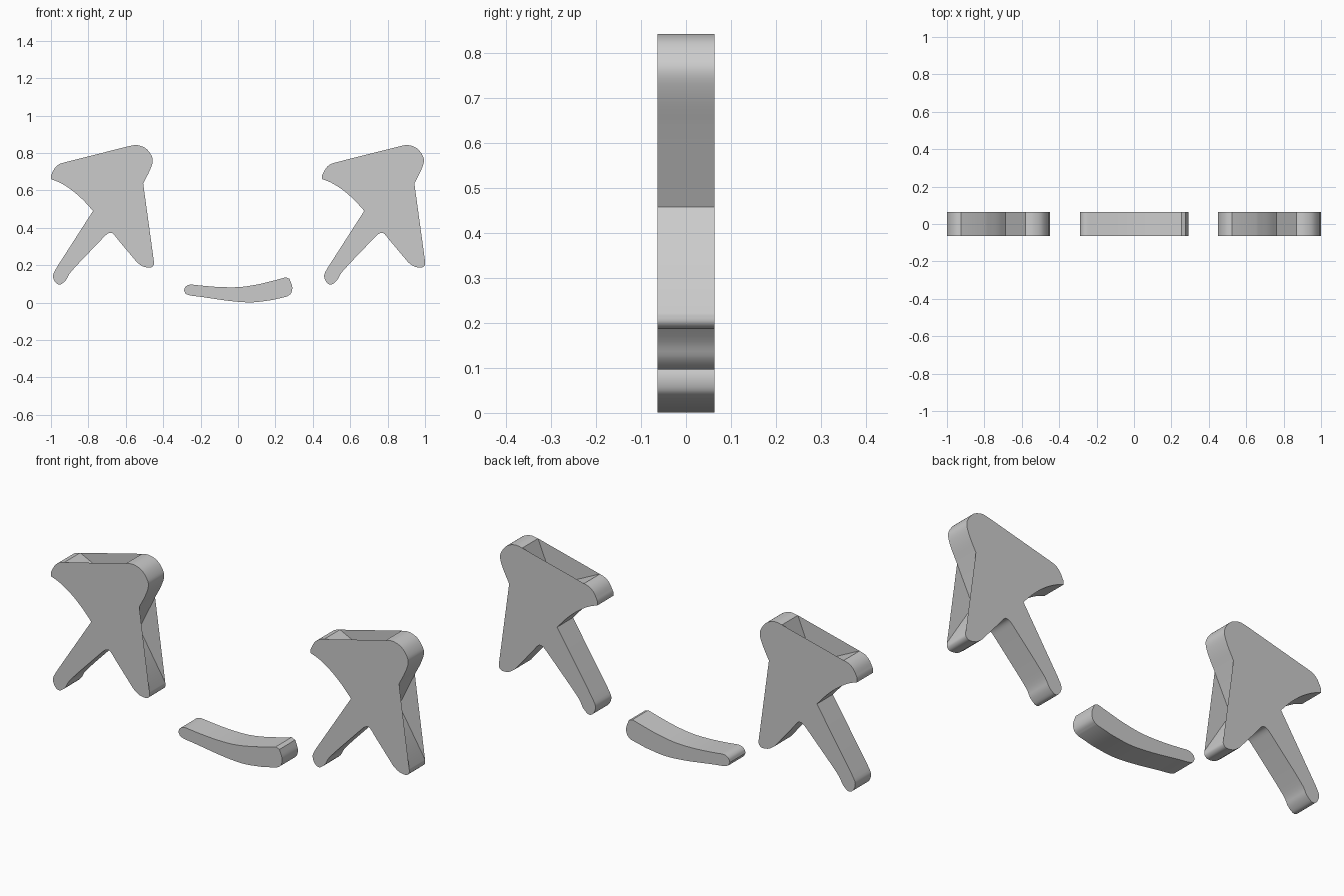
import bpy, bmesh
from mathutils import Vector

if "Cube" in bpy.data.objects:
    bpy.data.objects.remove(bpy.data.objects["Cube"])

HALF = 0.063  # half thickness in y


def smooth_arc(pts, steps=4):
    """Open Catmull-Rom curve through the given (x, z) points."""
    p = [Vector(q) for q in pts]
    if len(p) < 3:
        return p
    p = [2 * p[0] - p[1]] + p + [2 * p[-1] - p[-2]]
    out = []
    for a, b, c, d in zip(p, p[1:], p[2:], p[3:]):
        for s in range(steps):
            t = s / steps
            out.append(0.5 * (2 * b + (c - a) * t + (2 * a - 5 * b + 4 * c - d) * t * t
                              + (3 * b - a - 3 * c + d) * t ** 3))
    return out + [p[-2]]


def slab(name, arcs, bridged=(), x=0.0):
    """Prism from clockwise arcs; the flat faces span straight over bridged notches."""
    bm = bmesh.new()
    front, back, keep = [], [], []
    for k, arc in enumerate(arcs):
        for q in smooth_arc(arc):
            front.append(bm.verts.new((q.x, -HALF, q.y)))
            back.append(bm.verts.new((q.x, HALF, q.y)))
            keep.append(k not in bridged)
    n = len(front)
    for i in range(n):
        j = (i + 1) % n
        bm.faces.new((front[i], front[j], back[j], back[i]))
    bm.faces.new([v for v, k in zip(front, keep) if k][::-1])
    bm.faces.new([v for v, k in zip(back, keep) if k])
    mesh = bpy.data.meshes.new(name)
    bm.to_mesh(mesh)
    bm.free()
    ob = bpy.data.objects.new(name, mesh)
    bpy.context.collection.objects.link(ob)
    ob.location.x = x
    bpy.ops.object.select_all(action='DESELECT')
    ob.select_set(True)
    bpy.context.view_layer.objects.active = ob
    bpy.ops.object.shade_smooth_by_angle(angle=0.6)
    return ob


# Crossed eye: four rounded arms with notches between them
eye = [
    [(-0.775, 0.49), (-0.83, 0.55), (-0.89, 0.602), (-0.95, 0.64), (-1.0, 0.66)],
    [(-1.0, 0.68), (-0.98, 0.718), (-0.955, 0.74), (-0.925, 0.75)],
    [(-0.80, 0.69), (-0.73, 0.63), (-0.687, 0.58)],           # top notch
    [(-0.58, 0.837), (-0.54, 0.842), (-0.495, 0.826), (-0.465, 0.79),
     (-0.456, 0.755), (-0.473, 0.703), (-0.507, 0.637)],
    [(-0.595, 0.458)],                                        # right notch
    [(-0.45, 0.222), (-0.451, 0.20), (-0.47, 0.187), (-0.508, 0.193), (-0.54, 0.215)],
    [(-0.64, 0.334), (-0.665, 0.365), (-0.68, 0.373), (-0.70, 0.366), (-0.727, 0.34)],
    [(-0.845, 0.217), (-0.898, 0.158), (-0.92, 0.12), (-0.952, 0.096),
     (-0.978, 0.11), (-0.989, 0.147), (-0.968, 0.19)],
]
for side, x in (("left", 0.0), ("right", 1.45)):
    slab(side + "_crossed_eye", eye, bridged=(2, 4), x=x)

# Mouth: a shallow, slightly lopsided smile
mouth = [
    [(-0.289, 0.065), (-0.28, 0.085), (-0.255, 0.096), (-0.20, 0.091), (-0.10, 0.083),
     (0.01, 0.083), (0.11, 0.098), (0.20, 0.12), (0.255, 0.135)],
    [(0.275, 0.127), (0.29, 0.085), (0.284, 0.05), (0.262, 0.032)],
    [(0.18, 0.013), (0.075, 0.001), (-0.04, 0.008), (-0.18, 0.028), (-0.255, 0.038),
     (-0.28, 0.047)],
]
slab("mouth", mouth)
